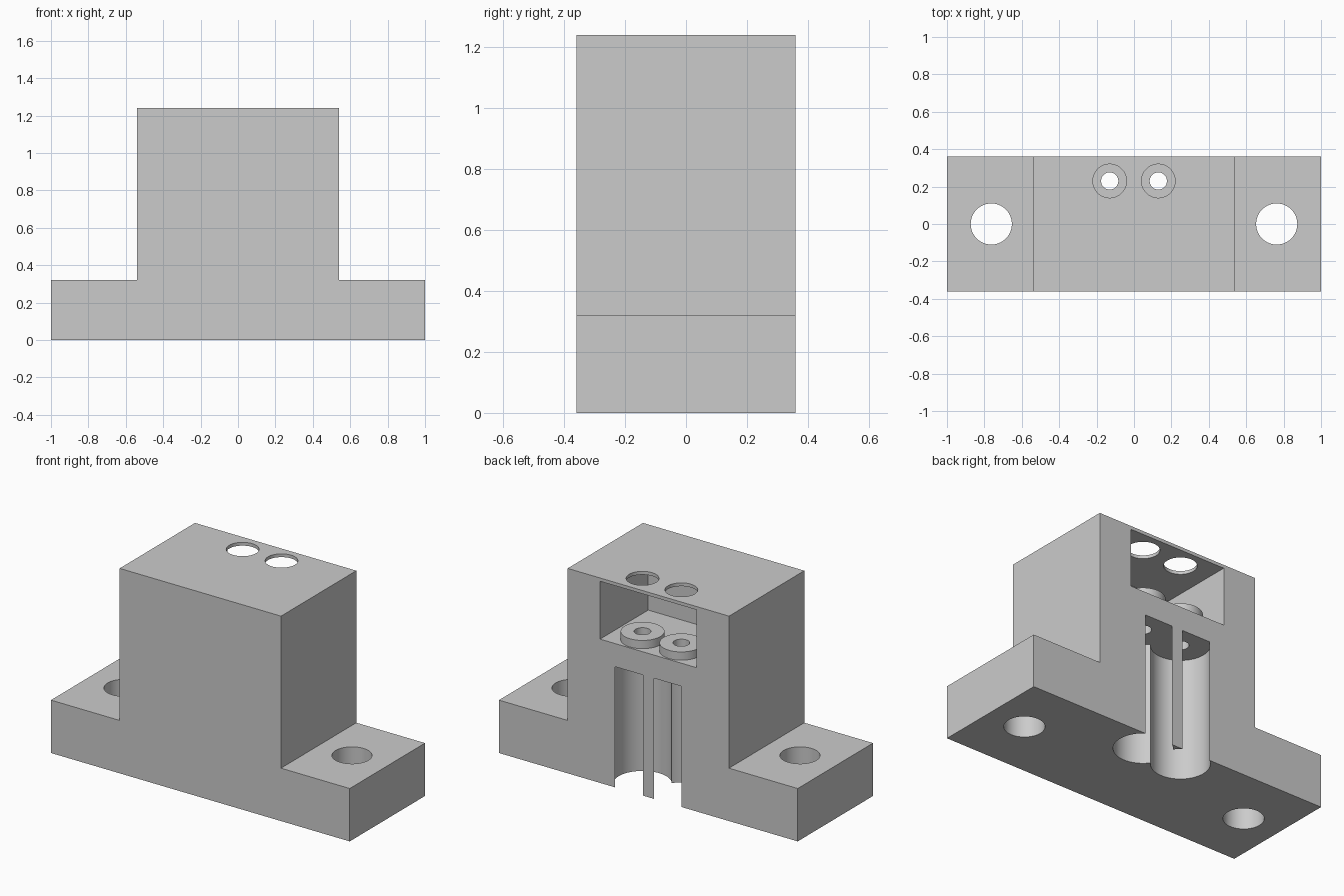
import bpy, bmesh, math

if "Cube" in bpy.data.objects:
    bpy.data.objects.remove(bpy.data.objects["Cube"], do_unlink=True)

grey = bpy.data.materials.new("plain_grey")
grey.use_nodes = True
GREY = (0.6, 0.6, 0.6, 1)
grey.diffuse_color = GREY
grey.node_tree.nodes["Principled BSDF"].inputs["Base Color"].default_value = GREY

DEPTH = 0.36                   # half depth of the block
BORE_X, BORE_Y = 0.13, 0.23    # centre of each bore
SLOT_TOP, FLOOR, BOSS_TOP = 0.73, 0.87, 0.92
TOP = 1.24


def extrude_profile(name, points, y0, y1):
    """Solid from an (x, z) outline, extruded along y."""
    bm = bmesh.new()
    face = bm.faces.new([bm.verts.new((x, y0, z)) for x, z in points])
    new = bmesh.ops.extrude_face_region(bm, geom=[face])["geom"]
    bmesh.ops.translate(bm, vec=(0, y1 - y0, 0),
                        verts=[v for v in new if isinstance(v, bmesh.types.BMVert)])
    bmesh.ops.recalc_face_normals(bm, faces=bm.faces)
    mesh = bpy.data.meshes.new(name)
    bm.to_mesh(mesh)
    bm.free()
    mesh.materials.append(grey)
    obj = bpy.data.objects.new(name, mesh)
    bpy.context.collection.objects.link(obj)
    return obj


def cylinder(name, x, y, radius, z0, z1):
    bpy.ops.mesh.primitive_cylinder_add(vertices=64, radius=radius, depth=z1 - z0,
                                        location=(x, y, (z0 + z1) / 2))
    obj = bpy.context.object
    obj.name = name
    obj.data.materials.append(grey)
    return obj


def combine(target, tool, operation):
    """Apply a boolean and discard the tool object."""
    tool.hide_render = True
    mod = target.modifiers.new("boolean", "BOOLEAN")
    mod.operation, mod.solver, mod.object = operation, "EXACT", tool
    bpy.ops.object.select_all(action="DESELECT")
    bpy.context.view_layer.objects.active = target
    target.select_set(True)
    bpy.ops.object.modifier_apply(modifier=mod.name)
    bpy.data.objects.remove(tool, do_unlink=True)


# Flanged block: stepped outline with a tower in the middle
right = [(1, 0), (1, 0.32), (0.54, 0.32), (0.54, TOP)]
body = extrude_profile("mounting_block", right + [(-x, z) for x, z in reversed(right)],
                       -DEPTH, DEPTH)

# Pocket open to the back, under a thin lid
pocket = [(-0.323, FLOOR), (0.323, FLOOR), (0.323, TOP - 0.02), (-0.323, TOP - 0.02)]
combine(body, extrude_profile("pocket_cutter", pocket, -0.10, DEPTH + 0.1), "DIFFERENCE")

# Raised bosses on the pocket floor
for s in (-1, 1):
    combine(body, cylinder("boss", s * BORE_X, BORE_Y, 0.12, FLOOR - 0.03, BOSS_TOP), "UNION")

# Bolt holes, wide lower bores, small through holes and lid holes
for s in (-1, 1):
    for name, x, y, radius, z0, z1 in (
            ("bolt_hole", 0.763, 0, 0.11, -0.1, 0.5),
            ("lower_bore", BORE_X, BORE_Y, 0.16, -0.1, SLOT_TOP),
            ("through_hole", BORE_X, BORE_Y, 0.046, SLOT_TOP - 0.1, BOSS_TOP + 0.1),
            ("lid_hole", BORE_X, BORE_Y, 0.09, TOP - 0.1, TOP + 0.1)):
        combine(body, cylinder(name, s * x, y, radius, z0, z1), "DIFFERENCE")

bpy.ops.object.select_all(action="DESELECT")
body.select_set(True)
bpy.context.view_layer.objects.active = body
bpy.ops.object.shade_smooth_by_angle(angle=math.radians(30))
